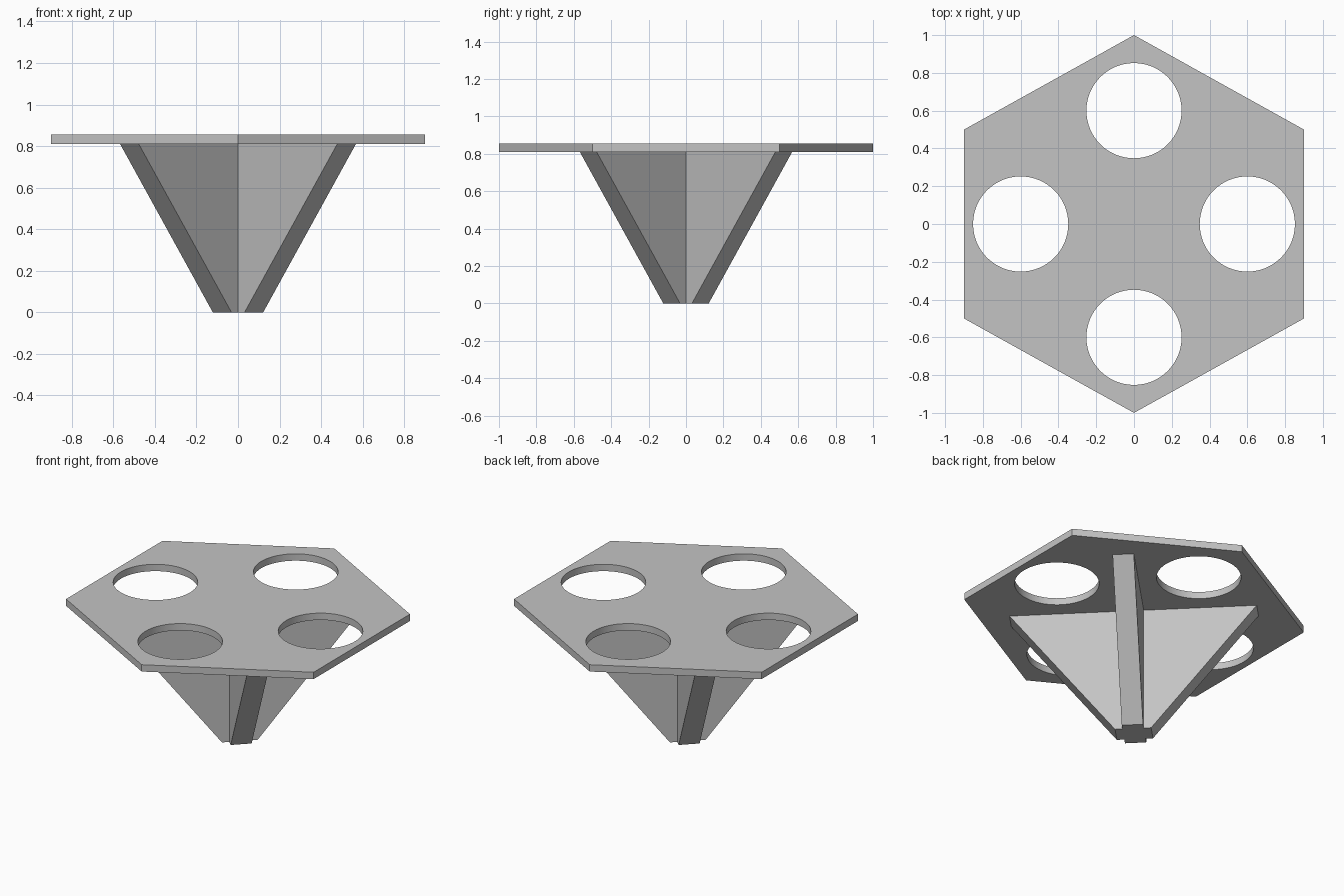
import bpy, bmesh
from math import cos, sin, pi
from mathutils import Matrix, Vector

if "Cube" in bpy.data.objects:
    bpy.data.objects.remove(bpy.data.objects["Cube"], do_unlink=True)

PLATE_BOTTOM, PLATE_TOP = 0.81, 0.855
FIN_HALF = 0.0635            # half the fin thickness
FIN_FOOT, FIN_HEAD = 0.108, 0.739   # fin reach at the ground and under the plate

grey = bpy.data.materials.new("plain_grey")
grey.use_nodes = True
grey.diffuse_color = (0.55, 0.55, 0.55, 1)
grey.node_tree.nodes["Principled BSDF"].inputs["Base Color"].default_value = grey.diffuse_color


def make_object(name, bm):
    bmesh.ops.recalc_face_normals(bm, faces=bm.faces)
    mesh = bpy.data.meshes.new(name)
    bm.to_mesh(mesh)
    bm.free()
    mesh.materials.append(grey)
    obj = bpy.data.objects.new(name, mesh)
    bpy.context.collection.objects.link(obj)
    return obj


def loft(name, lower, upper):
    """Closed solid between two matching outlines."""
    bm = bmesh.new()
    low = [bm.verts.new(p) for p in lower]
    top = [bm.verts.new(p) for p in upper]
    bm.faces.new(low)
    bm.faces.new(top)
    for i in range(len(low)):
        j = (i + 1) % len(low)
        bm.faces.new((low[i], low[j], top[j], top[i]))
    return make_object(name, bm)


# Hexagonal top plate
hexagon = [(0, 1), (-0.9, 0.5), (-0.9, -0.5), (0, -1), (0.9, -0.5), (0.9, 0.5)]
plate = loft("top_plate", [(x, y, PLATE_BOTTOM) for x, y in hexagon],
             [(x, y, PLATE_TOP) for x, y in hexagon])

# Four round holes through the plate
bm = bmesh.new()
for k in range(4):
    a = k * pi / 2
    bmesh.ops.create_cone(bm, cap_ends=True, segments=64, radius1=0.252, radius2=0.252, depth=0.3,
                          matrix=Matrix.Translation((0.6 * cos(a), 0.6 * sin(a), PLATE_TOP)))
cutter = make_object("hole_cutter", bm)
cutter.hide_render = True
cut = plate.modifiers.new("holes", 'BOOLEAN')
cut.operation, cut.solver, cut.object = 'DIFFERENCE', 'EXACT', cutter
bpy.context.view_layer.objects.active = plate
plate.select_set(True)
bpy.ops.object.modifier_apply(modifier=cut.name)
bpy.data.objects.remove(cutter, do_unlink=True)
bpy.ops.object.select_all(action='DESELECT')
plate.select_set(True)
bpy.ops.object.shade_smooth_by_angle()


# Cross-shaped pedestal of four tapering diagonal fins
def cross(reach, z):
    points = []
    for k in range(4):
        turn = Matrix.Rotation(pi / 4 + k * pi / 2, 3, 'Z')
        for x, y in ((reach, -FIN_HALF), (reach, FIN_HALF), (FIN_HALF, FIN_HALF)):
            points.append(turn @ Vector((x, y, z)))
    return points


loft("fin_pedestal", cross(FIN_FOOT, 0), cross(FIN_HEAD, PLATE_BOTTOM))
